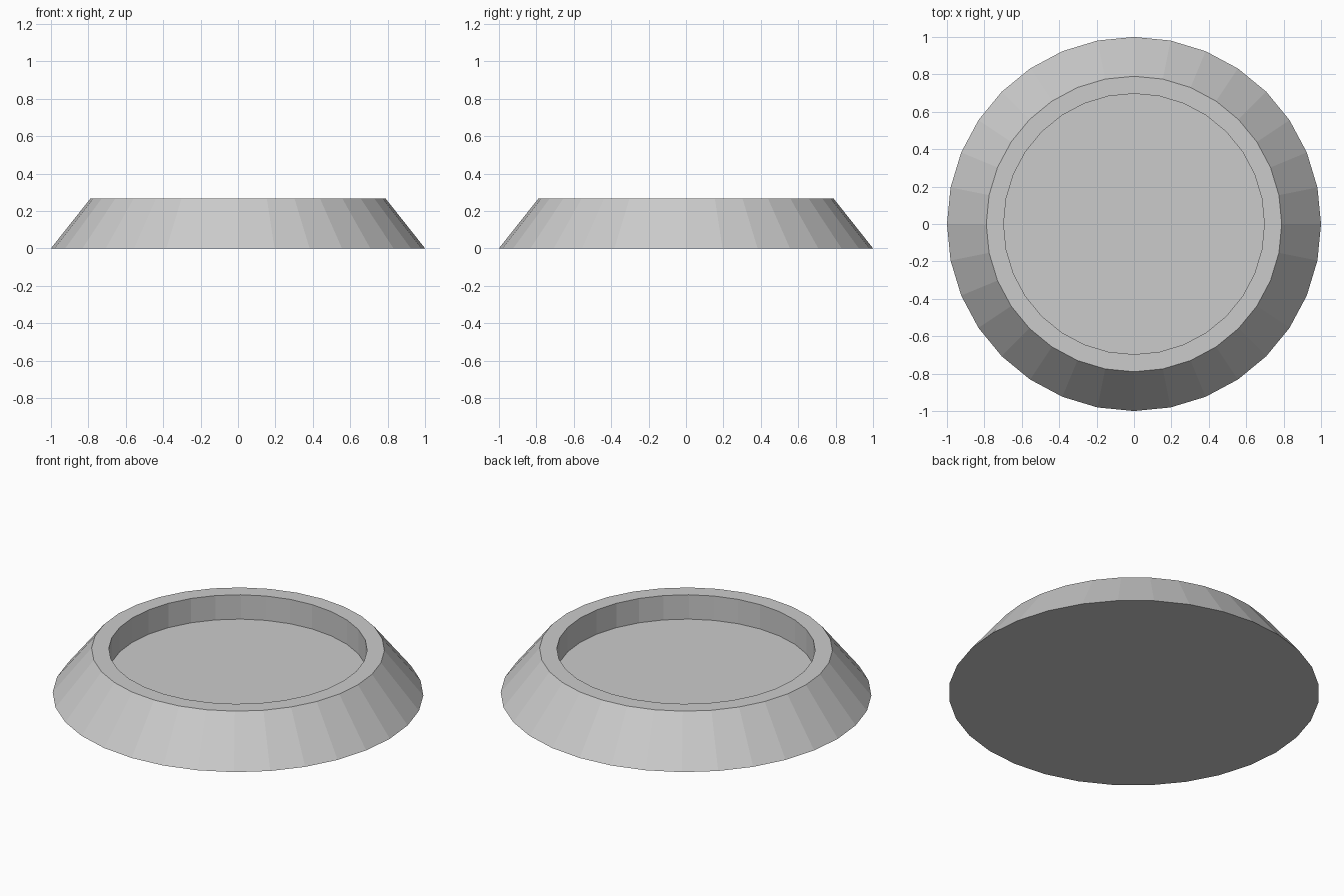
import bpy, bmesh
from math import cos, sin, tau

if "Cube" in bpy.data.objects:
    bpy.data.objects.remove(bpy.data.objects["Cube"])

SIDES = 32
# Profile (radius, height): base edge, outer rim, inner rim, recess floor
PROFILE = [(1.0, 0.0), (0.79, 0.265), (0.697, 0.265), (0.697, 0.12)]

bm = bmesh.new()
rings = [[bm.verts.new((r * cos(tau * i / SIDES), r * sin(tau * i / SIDES), z))
          for i in range(SIDES)] for r, z in PROFILE]

# Sloped side, flat rim and recess wall
for a, b in zip(rings, rings[1:]):
    for i in range(SIDES):
        j = (i + 1) % SIDES
        bm.faces.new((a[i], a[j], b[j], b[i]))

# Underside and recess floor
bm.faces.new(rings[0][::-1])
bm.faces.new(rings[-1])
bmesh.ops.recalc_face_normals(bm, faces=bm.faces)

mesh = bpy.data.meshes.new("round_base")
bm.to_mesh(mesh)
bm.free()
bpy.context.collection.objects.link(bpy.data.objects.new("round_base", mesh))
